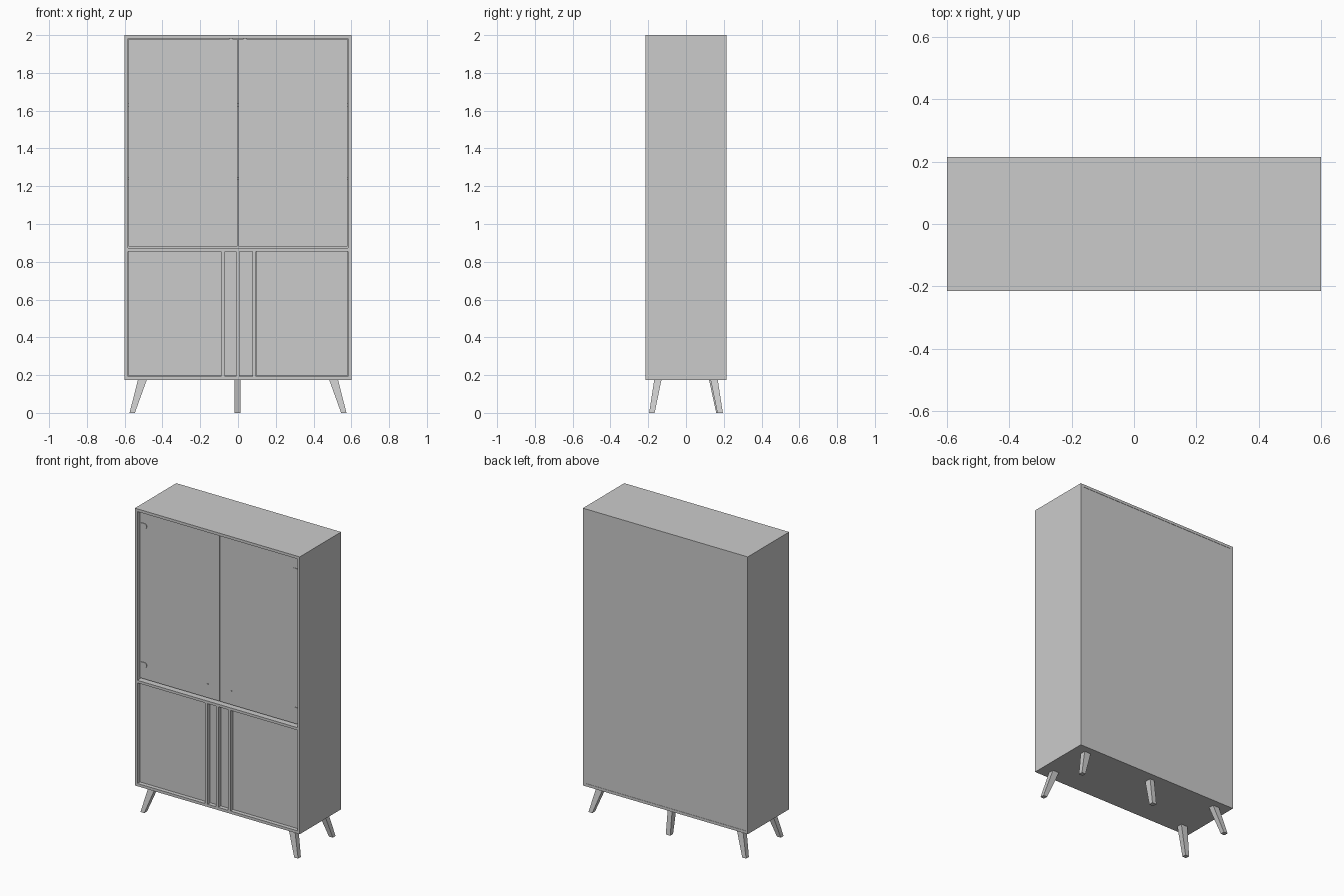
import bpy, bmesh, math
from mathutils import Vector

if "Cube" in bpy.data.objects:
    bpy.data.objects.remove(bpy.data.objects["Cube"])


def mesh_object(name, bm):
    bmesh.ops.recalc_face_normals(bm, faces=bm.faces)
    me = bpy.data.meshes.new(name)
    bm.to_mesh(me)
    bm.free()
    ob = bpy.data.objects.new(name, me)
    bpy.context.collection.objects.link(ob)
    return ob


def box(name, x0, x1, y0, y1, z0, z1):
    bm = bmesh.new()
    bmesh.ops.create_cube(bm, size=1)
    for v in bm.verts:
        v.co = Vector((x0 + (v.co.x + .5) * (x1 - x0),
                       y0 + (v.co.y + .5) * (y1 - y0),
                       z0 + (v.co.z + .5) * (z1 - z0)))
    return mesh_object(name, bm)


def leg(name, bottom, top):
    """Tapered square leg from (x0, x1, y0, y1) rectangles."""
    bm = bmesh.new()
    rings = []
    for (x0, x1, y0, y1), z in ((bottom, 0), (top, Z0)):
        rings.append([bm.verts.new(p) for p in
                      ((x0, y0, z), (x1, y0, z), (x1, y1, z), (x0, y1, z))])
    a, b = rings
    bm.faces.new(a)
    bm.faces.new(b)
    for i in range(4):
        j = (i + 1) % 4
        bm.faces.new((a[i], a[j], b[j], b[i]))
    return mesh_object(name, bm)


def hinge(name, side, z):
    """Small plate with a rounded inner end, standing just proud of the door."""
    pts = [(0.576, -0.017), (0.576, 0.017)]
    for i in range(9):
        t = math.pi / 2 + math.pi * i / 8
        pts.append((0.544 + 0.014 * math.cos(t), 0.017 * math.sin(t)))
    bm = bmesh.new()
    f = bm.faces.new([bm.verts.new((side * x, DOOR - 0.004, z + dz)) for x, dz in pts])
    r = bmesh.ops.extrude_face_region(bm, geom=[f])
    bmesh.ops.translate(bm, vec=(0, 0.014, 0),
                        verts=[v for v in r["geom"] if isinstance(v, bmesh.types.BMVert)])
    return mesh_object(name, bm)


W, D = 0.6, 0.215      # half width, half depth
Z0, Z1 = 0.175, 2.0    # carcass bottom and top
T = 0.018              # board thickness
IN = W - T             # inner half width
DOOR = -D + 0.025      # door face plane
BACK = D - 0.012       # front of back panel

# Carcass
box("top_board", -W, W, -D, D, Z1 - T, Z1)
box("bottom_board", -W, W, -D, D, Z0, Z0 + T)
box("back_panel", -IN, IN, BACK, D - 0.002, Z0 + T, Z1 - T)
box("middle_shelf", -IN, IN, -D, BACK, 0.855, 0.872)
for z in (1.24, 1.63):
    box("inner_shelf", -IN, IN, -0.16, BACK, z - 0.008, z + 0.008)

# Sides, upper doors, hinges, knobs and catches
for s, side in ((-1, "left"), (1, "right")):
    box(side + "_side_board", *sorted((s * W, s * IN)), -D, D, Z0 + T, Z1 - T)
    box(side + "_upper_door", *sorted((s * 0.003, s * 0.579)),
        DOOR, DOOR + 0.008, 0.88, 1.979)
    for z in (0.972, 1.887):
        hinge(side + "_hinge", s, z)
    bm = bmesh.new()
    bmesh.ops.create_cone(bm, cap_ends=True, segments=12, radius1=0.004,
                          radius2=0.004, depth=0.012)
    for v in bm.verts:
        v.co = Vector((s * 0.086 + v.co.x, DOOR + v.co.z, 0.97 + v.co.y))
    mesh_object(side + "_knob", bm)
    box(side + "_catch", *sorted((s * 0.03, s * 0.045)),
        DOOR - 0.004, DOOR + 0.015, 1.976, 1.983)

# Lower vertical dividers and recessed fronts between them
dividers = ((-0.089, -0.07), (-0.01, 0.007), (0.077, 0.096))
for a, b in dividers:
    box("divider", a, b, -D, BACK, Z0 + T, 0.855)
edges = [-IN] + [e for d in dividers for e in d] + [IN]
for i, name in enumerate(("left_lower_door", "left_narrow_panel",
                          "right_narrow_panel", "right_lower_door")):
    box(name, edges[2 * i] + 0.001, edges[2 * i + 1] - 0.001,
        DOOR, DOOR + 0.015, Z0 + T + 0.001, 0.854)

# Splayed corner legs and straight rear centre leg
for sx, side in ((-1, "left"), (1, "right")):
    for sy, end in ((-1, "front"), (1, "back")):
        leg(f"{end}_{side}_leg",
            (sx * 0.574, sx * 0.546, sy * 0.195, sy * 0.166),
            (sx * 0.53, sx * 0.483, sy * 0.168, sy * 0.13))
leg("back_centre_leg", (-0.018, 0.014, 0.16, 0.19), (-0.018, 0.014, 0.122, 0.168))
